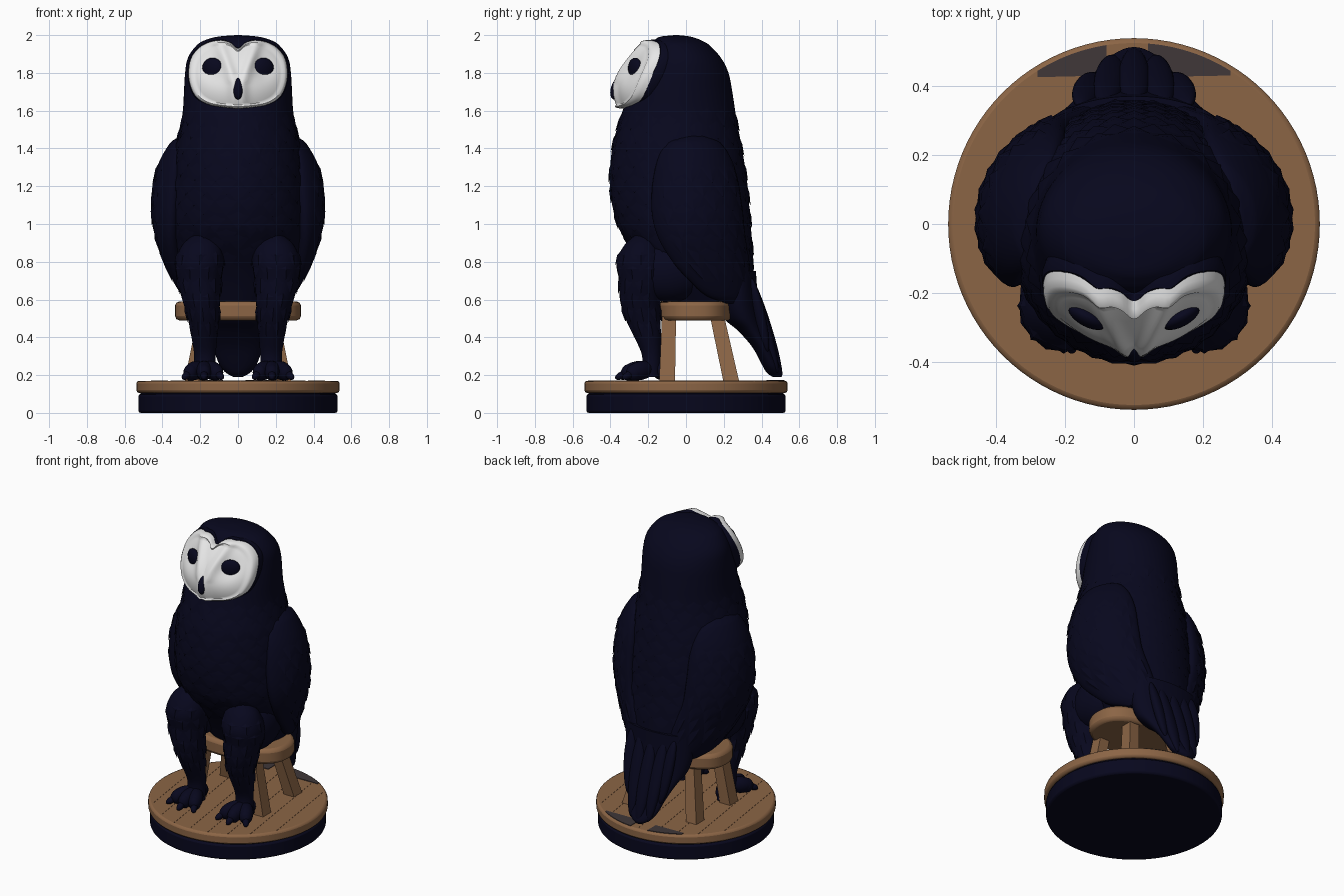
import bpy, bmesh, math, random
from mathutils import Vector, Matrix

if "Cube" in bpy.data.objects:
    bpy.data.objects.remove(bpy.data.objects["Cube"])
random.seed(4)
TAU = math.tau

def material(name, rgb):
    m = bpy.data.materials.new(name)
    m.diffuse_color = (*rgb, 1)
    m.use_nodes = True
    m.node_tree.nodes["Principled BSDF"].inputs["Base Color"].default_value = m.diffuse_color
    return m

NAVY = material("midnight navy", (0.0022, 0.0022, 0.0125))
WHITE = material("face white", (0.8, 0.8, 0.8))
WOOD = material("warm wood", (0.26, 0.13, 0.06))
GREY = material("worn grey", (0.05, 0.038, 0.04))

def build(name, verts, faces, mat, angle=40, bevel=0):
    me = bpy.data.meshes.new(name)
    me.from_pydata([tuple(v) for v in verts], [], faces)
    bm = bmesh.new()
    bm.from_mesh(me)
    bmesh.ops.recalc_face_normals(bm, faces=bm.faces)
    bm.to_mesh(me)
    bm.free()
    for p in me.polygons:
        p.use_smooth = True
    me.set_sharp_from_angle(angle=math.radians(angle))
    me.materials.append(mat)
    ob = bpy.data.objects.new(name, me)
    bpy.context.collection.objects.link(ob)
    if bevel:
        b = ob.modifiers.new("bevel", 'BEVEL')
        b.width, b.segments, b.limit_method = bevel, 2, 'ANGLE'
    return ob

def rings(name, loops, mat, angle=40):
    """Skin a stack of equal-length closed loops, capped at both ends."""
    n = len(loops[0])
    verts = [v for l in loops for v in l]
    faces = [(i*n+j, i*n+(j+1) % n, (i+1)*n+(j+1) % n, (i+1)*n+j)
             for i in range(len(loops)-1) for j in range(n)]
    faces += [tuple(range(n)), tuple(range(len(verts)-n, len(verts)))]
    return build(name, verts, faces, mat, angle)

def slab(name, outline, z0, z1, mat, bevel=0):
    n = len(outline)
    verts = [(x, y, z) for z in (z0, z1) for x, y in outline]
    faces = [(j, (j+1) % n, n+(j+1) % n, n+j) for j in range(n)]
    faces += [tuple(range(n)), tuple(range(n, 2*n))]
    return build(name, verts, faces, mat, 30, bevel)

def circle(r, n=96):
    return [(r*math.cos(TAU*i/n), r*math.sin(TAU*i/n)) for i in range(n)]

def at(rows, z):
    """Smoothly interpolate a table of rows sorted by falling z."""
    i = 0
    while i < len(rows)-2 and z < rows[i+1][0]:
        i += 1
    a, b = rows[i], rows[i+1]
    p, q = rows[max(i-1, 0)], rows[min(i+2, len(rows)-1)]
    h = b[0]-a[0]
    t = (z-a[0])/h
    out = []
    for k in range(1, len(a)):
        m0, m1 = (b[k]-p[k])/(b[0]-p[0])*h, (q[k]-a[k])/(q[0]-a[0])*h
        out.append((2*t**3-3*t*t+1)*a[k] + (t**3-2*t*t+t)*m0 + (3*t*t-2*t**3)*b[k] + (t**3-t*t)*m1)
    return out

def heights(rows, k=4):
    return [a[0]+(b[0]-a[0])*j/k for a, b in zip(rows, rows[1:]) for j in range(k)] + [rows[-1][0]]

def blob(name, c, scale, mat, rot=None):
    n, m = 20, 12
    R = rot or Matrix.Identity(3)
    loops = []
    for i in range(m+1):
        p = 0.04 + (math.pi-0.08)*i/m
        loops.append([Vector(c) + R @ Vector((scale[0]*math.sin(p)*math.cos(TAU*j/n),
                      scale[1]*math.sin(p)*math.sin(TAU*j/n), scale[2]*math.cos(p))) for j in range(n)])
    return rings(name, loops, mat)

def blob_between(name, a, b, w, t, mat):
    """Ellipsoid from a to b, w half wide sideways and t half deep."""
    a, b = Vector(a), Vector(b)
    d = b-a
    return blob(name, (a+b)/2, (w, t, d.length/2), mat, d.to_track_quat('Z', 'Y').to_matrix())

def feathers(name, surf, spots, w, length):
    """Closed leaf-shaped scales laid over surf(z, angle, lift)."""
    verts, faces = [], []
    for z, a in spots:
        k = len(verts)
        verts += [surf(z+length*.5, a, -.008), surf(z, a-w, 0), surf(z-length*.6, a, .007),
                  surf(z, a+w, 0), surf(z-length*.05, a, .007), surf(z, a, -.02)]
        for i in range(4):
            faces += [(k+i, k+(i+1) % 4, k+4), (k+(i+1) % 4, k+i, k+5)]
    build(name, verts, faces, NAVY, 25)

# Round base and deck with raised plank seams
slab("base_plinth", circle(.527), 0, .1, NAVY, .012)
slab("base_core", circle(.515), .09, .12, NAVY)
slab("deck", circle(.538), .106, .17, WOOD, .014)
for i in range(1, 9):
    x = -.538+1.076*i/9
    y = math.sqrt(.52**2-x*x)
    ob = slab("plank_seam", [(x-.002, -y), (x+.002, -y), (x+.002, y), (x-.002, y)], .165, .1715, WOOD)
    ob.rotation_euler.z = math.radians(8)
for x0, x1 in ((-.28, -.08), (.04, .28)):
    xs = [x0+(x1-x0)*j/12 for j in range(13)]
    slab("deck_worn_patch", [(x, math.sqrt(.524**2-x*x)) for x in xs]+[(x1, .43), (x0, .425)], .167, .1735, GREY)

# Stool
seat = []
for i in range(64):
    c, s = math.cos(TAU*i/64), math.sin(TAU*i/64)
    seat.append((.333*math.copysign(abs(c)**.8, c), .05+.2*math.copysign(abs(s)**.8, s)))
slab("stool_seat", seat, .49, .59, WOOD, .022)
for s in (-1, 1):
    for nm, top, bot in (("front", (.18, -.09), (.245, -.1)), ("rear", (.165, .165), (.235, .24))):
        loops = [[(s*(p[0]+w*dx), p[1]+w*1.1*dy, z) for dx, dy in ((-1, -1), (1, -1), (1, 1), (-1, 1))]
                 for p, z, w in ((top, .51, .034), (bot, .165, .038))]
        rings("stool_%s_leg" % nm, loops, WOOD, 30)

# Body and head: height, half width, front y, back y
BODY = [(2, .012, -.06, -.04), (1.993, .10, -.13, .02), (1.975, .17, -.165, .075), (1.95, .215, -.19, .12),
        (1.88, .265, -.225, .185), (1.8, .28, -.265, .225), (1.7, .286, -.305, .245), (1.6, .292, -.335, .26),
        (1.5, .308, -.365, .275), (1.4, .33, -.39, .295), (1.2, .35, -.402, .325), (1.0, .36, -.365, .342),
        (.9, .35, -.31, .348), (.8, .33, -.24, .355), (.7, .3, -.18, .362), (.58, .24, -.12, .372)]

def oval(rows):
    def surf(z, a, lift):
        rx, f, b = at(rows, z)
        return ((rx+lift)*math.sin(a), (f+b)/2-((b-f)/2+lift)*math.cos(a), z)
    return surf

def oval_loft(name, rows):
    S = oval(rows)
    rings(name, [[S(z, TAU*j/56, 0) for j in range(56)] for z in heights(rows)], NAVY)

oval_loft("body_and_head", BODY)
spots = []
for i in range(12):
    z = 1.57-.066*i
    spots += [(z+random.uniform(-.02, .02), TAU*(j+.5*(i % 2))/18) for j in range(18)]
feathers("body_feathers", oval(BODY), spots, .16, .12)

# Tail
TAIL = [(.75, .24, .18, .37), (.6, .235, .17, .382), (.5, .21, .2, .4), (.44, .175, .27, .418),
        (.35, .135, .35, .455), (.25, .095, .405, .497), (.21, .06, .43, .512), (.19, .025, .46, .505)]
oval_loft("tail", TAIL)
for x, y, z in ((0, .505, .19), (-.06, .485, .21), (.06, .485, .21), (-.11, .43, .32), (.11, .43, .32)):
    blob_between("tail_feather", (x*1.4, .34, .72), (x, y, z), .045, .03, NAVY)

# Wings: height, outer x radius, outer y radius, front angle, back angle, thickness
WING = [(1.465, .31, .28, 0, 20, .03), (1.43, .36, .3, -22, 42, .07), (1.3, .43, .35, -32, 56, .11),
        (1.1, .458, .385, -33, 60, .12), (.95, .445, .395, -27, 62, .12), (.8, .4, .395, -12, 68, .11),
        (.7, .365, .395, 3, 71, .1), (.62, .33, .39, 18, 70, .08), (.58, .3, .38, 36, 62, .03)]
for s in (-1, 1):
    def wing(z, p, lift):
        rx, ry, a0, a1, t = at(WING, z)
        a = math.radians((a0+a1)/2+(a1-a0)/2*math.cos(p))
        off = -t/2+(t/2)*math.copysign(abs(math.sin(p))**.7, math.sin(p))+lift
        return (s*(rx+off)*math.cos(a), (ry+off)*math.sin(a), z)
    rings("wing", [[wing(z, TAU*j/40, 0) for j in range(40)] for z in heights(WING)], NAVY)
    spots = [(1.3-.075*i, .6+(1.9*(j+.5*(i % 2)))/5) for i in range(8) for j in range(5)]
    feathers("wing_feathers", wing, spots, .2, .14)

# Legs and feet: height, centre x, centre y, x radius, y radius
LEG = [(.94, .19, -.22, .05, .05), (.89, .195, -.235, .1, .09), (.8, .203, -.238, .127, .13),
       (.7, .205, -.232, .117, .122), (.6, .195, -.242, .1, .108), (.5, .183, -.228, .083, .093),
       (.4, .178, -.203, .068, .07), (.3, .175, -.182, .057, .05), (.19, .178, -.185, .06, .055)]
for s in (-1, 1):
    def leg(z, a, lift):
        cx, cy, rx, ry = at(LEG, z)
        return (s*(cx+(rx+lift)*math.sin(a)), cy-(ry+lift)*math.cos(a), z)
    rings("leg", [[leg(z, TAU*j/32, 0) for j in range(32)] for z in heights(LEG)], NAVY)
    spots = [(.84-.075*i, TAU*(j+.5*(i % 2))/8) for i in range(6) for j in range(8)]
    feathers("leg_feathers", leg, spots, .33, .1)
    blob("thigh", (s*.2, -.09, .75), (.13, .2, .165), NAVY)
    for x, y in ((.095, -.325), (.18, -.345), (.275, -.31), (.19, -.09)):
        root, tip = Vector((s*.178, -.17, .24)), Vector((s*x, y, .208))
        blob_between("toe", root, tip, .045, .05, NAVY)
        mid = root.lerp(tip, .75)
        blob("toe_knuckle", (mid.x, mid.y, .214), (.038, .042, .044), NAVY)
        d = (tip-root).normalized()
        blob_between("claw", tip-d*.04, tip+d*.03-Vector((0, 0, .02)), .02, .02, NAVY)

# Heart-shaped face disc: half outline from chin to brow notch
HALF = [(0, 1.612), (.08, 1.618), (.16, 1.633), (.22, 1.67), (.252, 1.73), (.262, 1.8), (.25, 1.875),
        (.21, 1.93), (.155, 1.962), (.09, 1.973), (.04, 1.96), (0, 1.93)]
pts = HALF + [(-x, z) for x, z in HALF[-2:0:-1]]
outline = []
for i in range(len(pts)):
    p0, p1, p2, p3 = (Vector(pts[(i+k) % len(pts)]) for k in (-1, 0, 1, 2))
    for t in (0, .25, .5, .75):
        outline.append(.5*(2*p1+(p2-p0)*t+(2*p0-5*p1+4*p2-p3)*t*t+(3*p1-p0-3*p2+p3)*t**3))

def face_y(x, z):
    x = abs(x)
    y = -.215-.15*math.sin((1.98-z)/.36*2.1)+2*x*x
    y += .025*math.exp(-(((x-.135)/.06)**2+((z-1.825)/.065)**2))   # eye dish
    ridge = .02+.08*max(0, z-1.74)/.22
    return y-.022*math.exp(-((x-ridge)/.03)**2)                    # brow ridge

loops = []
for k, push in [(i/18, 0) for i in range(1, 17)] + [(.94, -.01), (.98, -.006), (1, .01), (1, .045)]:
    ring = [(x*k, 1.78+(z-1.78)*k) for x, z in outline]
    loops.append([(x, face_y(x, z)+push, z) for x, z in ring])
rings("face_disc", loops, WHITE, 50)
# Dark head feathers that back the face disc
back = [[(x*k, face_y(x, z)+p, 1.78+(z-1.78)*k) for x, z in outline]
        for k, p in ((1.015, .035), (1.02, .06), (.95, .11), (.7, .2))]
rings("face_backing", back, NAVY, 50)

# Eyes and beak
for s in (-1, 1):
    blob("eye", (s*.135, face_y(.135, 1.825)+.002, 1.825), (.06, .028, .055), NAVY,
         Matrix.Rotation(s*math.radians(28), 3, 'Z'))
blob_between("beak", (0, -.35, 1.775), (0, -.385, 1.66), .028, .03, NAVY)
